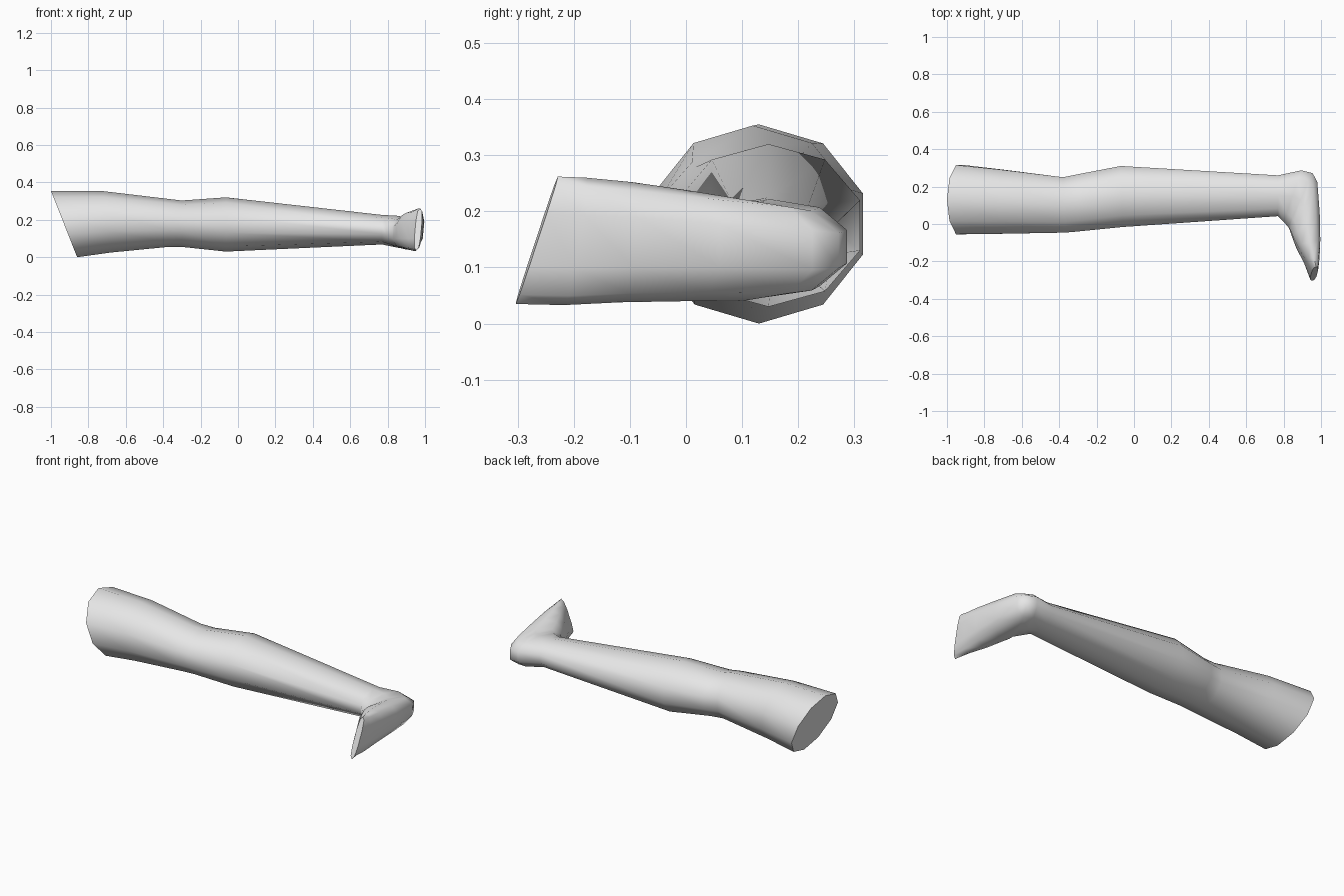
import bpy, bmesh, math
from mathutils import Vector

if "Cube" in bpy.data.objects:
    bpy.data.objects.remove(bpy.data.objects["Cube"])

SIDES = 10

skin = bpy.data.materials.new("light grey")
skin.diffuse_color = (0.8, 0.8, 0.8, 1)
skin.use_nodes = True
skin.node_tree.nodes["Principled BSDF"].inputs["Base Color"].default_value = skin.diffuse_color

# Each section: front point (x, y), back point (x, y), z low, z high,
# lean in x and y from bottom to top, squareness (1 = ellipse, smaller = boxier)
sections = [
    # thigh, with slanted cut
    (-.93, -.055, -.93, .315, .00, .355, -.14, 0, 1),
    (-.70, -.052, -.70, .290, .025, .353, -.04, 0, 1),
    # knee
    (-.37, -.046, -.38, .250, .055, .312, 0, 0, 1),
    (-.30, -.040, -.30, .266, .055, .303, 0, 0, 1),
    # calf to ankle
    (-.06, -.016, -.07, .310, .030, .320, 0, 0, 1),
    (.77, .042, .77, .260, .068, .226, 0, 0, 1),
    # heel fan
    (.80, .010, .895, .287, .052, .222, 0, 0, .9),
    (.825, -.015, .955, .272, .045, .215, 0, 0, .85),
    (.833, -.028, .978, .225, .040, .222, .01, 0, .8),
    # foot
    (.845, -.06, .990, .06, .040, .238, .015, 0, .8),
    (.870, -.12, .992, -.09, .038, .252, .02, .02, .75),
    (.915, -.205, .988, -.19, .033, .260, .02, .04, .75),
    (.947, -.268, .980, -.264, .035, .262, .02, .075, .75),
]


def power(v, e):
    return math.copysign(abs(v) ** e, v) if abs(v) > 1e-6 else 0.0


def ring(bm, s):
    ax, ay, bx, by, z0, z1, lx, ly, e = s
    wide = power(math.cos(math.radians(18)), e)
    verts = []
    for i in range(SIDES):
        a = math.pi / 2 + 2 * math.pi * i / SIDES
        u = power(math.cos(a), e) / wide
        v = power(math.sin(a), e)
        verts.append(bm.verts.new(Vector((
            (ax + bx) / 2 + u * (bx - ax) / 2 + v * lx / 2,
            (ay + by) / 2 + u * (by - ay) / 2 + v * ly / 2,
            (z0 + z1) / 2 + v * (z1 - z0) / 2))))
    return verts


# Leg and foot lofted as one skin, capped at thigh and toes
bm = bmesh.new()
rings = [ring(bm, s) for s in sections]
for r, q in zip(rings, rings[1:]):
    for i in range(SIDES):
        j = (i + 1) % SIDES
        bm.faces.new((r[i], r[j], q[j], q[i]))
bm.faces.new(rings[0])
bm.faces.new(rings[-1])
bmesh.ops.recalc_face_normals(bm, faces=bm.faces)

mesh = bpy.data.meshes.new("leg")
bm.to_mesh(mesh)
bm.free()
mesh.materials.append(skin)
leg = bpy.data.objects.new("leg", mesh)
bpy.context.collection.objects.link(leg)
bpy.context.view_layer.objects.active = leg
leg.select_set(True)
bpy.ops.object.shade_smooth_by_angle(angle=math.radians(60))
